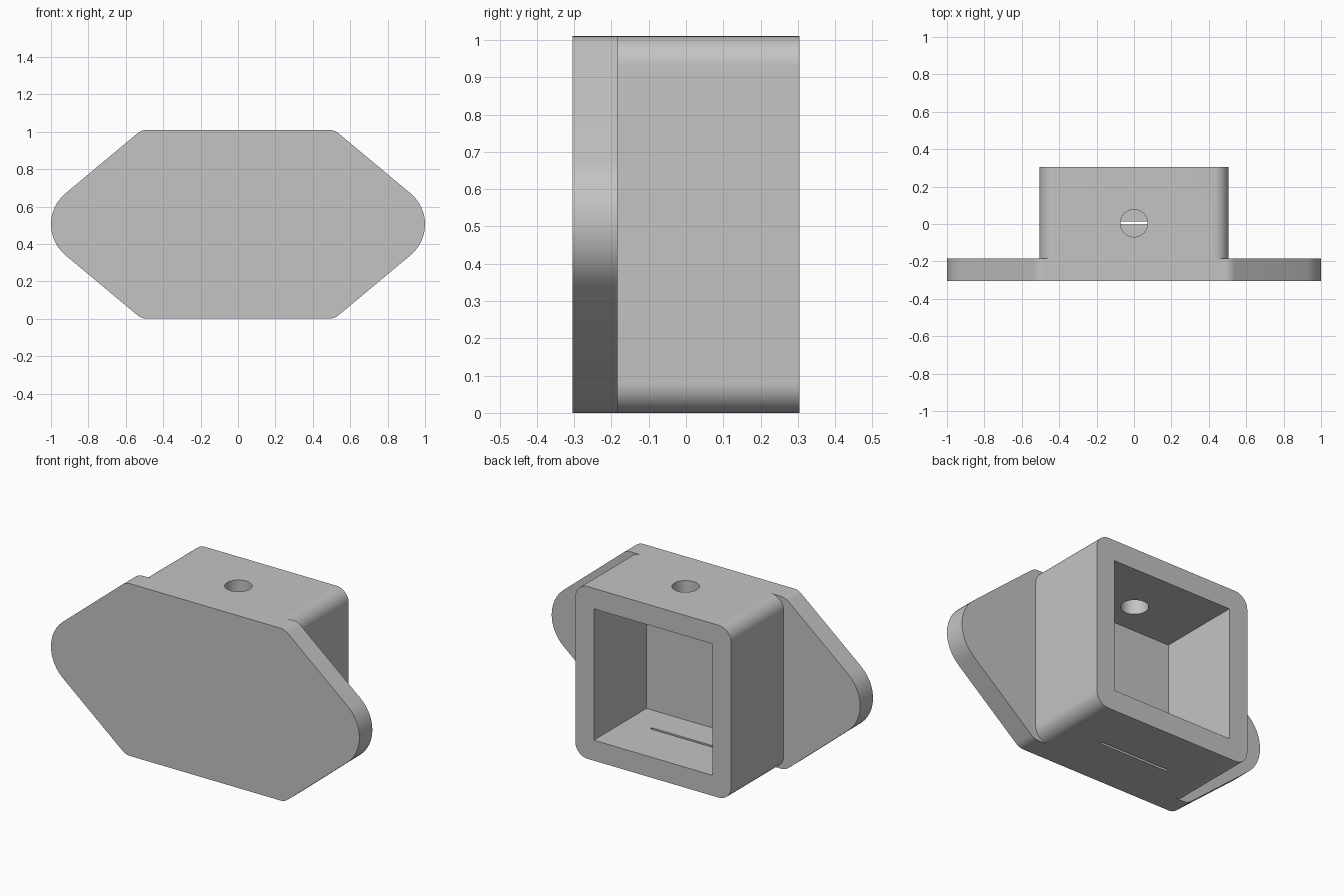
import bpy, bmesh, math
from mathutils import Vector, Matrix

if "Cube" in bpy.data.objects:
    bpy.data.objects.remove(bpy.data.objects["Cube"], do_unlink=True)

HEIGHT = 1.01
MID = HEIGHT / 2
FRONT, PLATE_BACK, BACK = -0.304, -0.184, 0.304
HALF = 0.505          # half width of the socket
OPENING = 0.385       # half width of the square opening

grey = bpy.data.materials.new("plain grey")
grey.use_nodes = True
colour = (0.55, 0.55, 0.55, 1)
grey.diffuse_color = colour
grey.node_tree.nodes["Principled BSDF"].inputs["Base Color"].default_value = colour


def rounded(corners, steps=12):
    """Outline in x, z with each (x, z, radius) corner filleted."""
    points = []
    for i, (x, z, r) in enumerate(corners):
        p = Vector((x, z))
        a = (Vector(corners[i - 1][:2]) - p).normalized()
        b = (Vector(corners[(i + 1) % len(corners)][:2]) - p).normalized()
        if r == 0:
            points.append(p)
            continue
        half = a.angle(b) / 2
        centre = p + (a + b).normalized() * r / math.sin(half)
        start = p + a * r / math.tan(half) - centre
        end = p + b * r / math.tan(half) - centre
        sweep = start.angle(end)
        for k in range(steps + 1):
            t = k / steps
            arc = start * math.sin((1 - t) * sweep) + end * math.sin(t * sweep)
            points.append(centre + arc / math.sin(sweep))
    return points


def finish(name, bm):
    bmesh.ops.recalc_face_normals(bm, faces=bm.faces)
    mesh = bpy.data.meshes.new(name)
    bm.to_mesh(mesh)
    bm.free()
    mesh.materials.append(grey)
    ob = bpy.data.objects.new(name, mesh)
    bpy.context.collection.objects.link(ob)
    return ob


def prism(name, outline, y0, y1):
    bm = bmesh.new()
    face = bm.faces.new([bm.verts.new((p.x, y0, p.y)) for p in outline])
    new = bmesh.ops.extrude_face_region(bm, geom=[face])["geom"]
    verts = [v for v in new if isinstance(v, bmesh.types.BMVert)]
    bmesh.ops.translate(bm, verts=verts, vec=(0, y1 - y0, 0))
    # The extrusion drops the source face on some settings, so close both ends
    bmesh.ops.holes_fill(bm, edges=[e for e in bm.edges if e.is_boundary])
    return finish(name, bm)


def rectangle(hx, z0, z1, r=0):
    return rounded([(-hx, z0, r), (hx, z0, r), (hx, z1, r), (-hx, z1, r)])


def combine(target, tool, operation):
    mod = target.modifiers.new(operation.lower(), 'BOOLEAN')
    mod.operation, mod.solver, mod.object = operation, 'EXACT', tool
    bpy.context.view_layer.objects.active = target
    bpy.ops.object.modifier_apply(modifier=mod.name)
    bpy.data.objects.remove(tool, do_unlink=True)


# Flange plate: a hexagon with wide rounded tips at left and right
SHOULDER, TIP = 0.515, 1.121
body = prism("flanged_socket", rounded([
    (-SHOULDER, 0, 0.08), (SHOULDER, 0, 0.08), (TIP, MID, 0.215),
    (SHOULDER, HEIGHT, 0.08), (-SHOULDER, HEIGHT, 0.08), (-TIP, MID, 0.215)]),
    FRONT, PLATE_BACK)

# Square socket behind the plate, sunk a little into it
socket = prism("socket", rectangle(HALF, 0, HEIGHT, 0.08), PLATE_BACK - 0.06, BACK)
combine(body, socket, 'UNION')

# Square opening from the back
cavity = prism("cavity_cutter", rectangle(OPENING, MID - OPENING, MID + OPENING),
               PLATE_BACK, BACK + 0.1)
combine(body, cavity, 'DIFFERENCE')

# Round hole in the top wall
bm = bmesh.new()
bmesh.ops.create_cone(bm, cap_ends=True, segments=48, radius1=0.073, radius2=0.073,
                      depth=0.3, matrix=Matrix.Translation((0, 0.004, HEIGHT)))
combine(body, finish("hole_cutter", bm), 'DIFFERENCE')

# Thin slot in the bottom wall
slot = prism("slot_cutter", rectangle(0.22, -0.1, 0.2), -0.002, 0.014)
combine(body, slot, 'DIFFERENCE')

# Smooth fillets, sharp edges kept
bpy.ops.object.select_all(action='DESELECT')
body.select_set(True)
bpy.context.view_layer.objects.active = body
bpy.ops.object.shade_smooth_by_angle(angle=math.radians(25))
